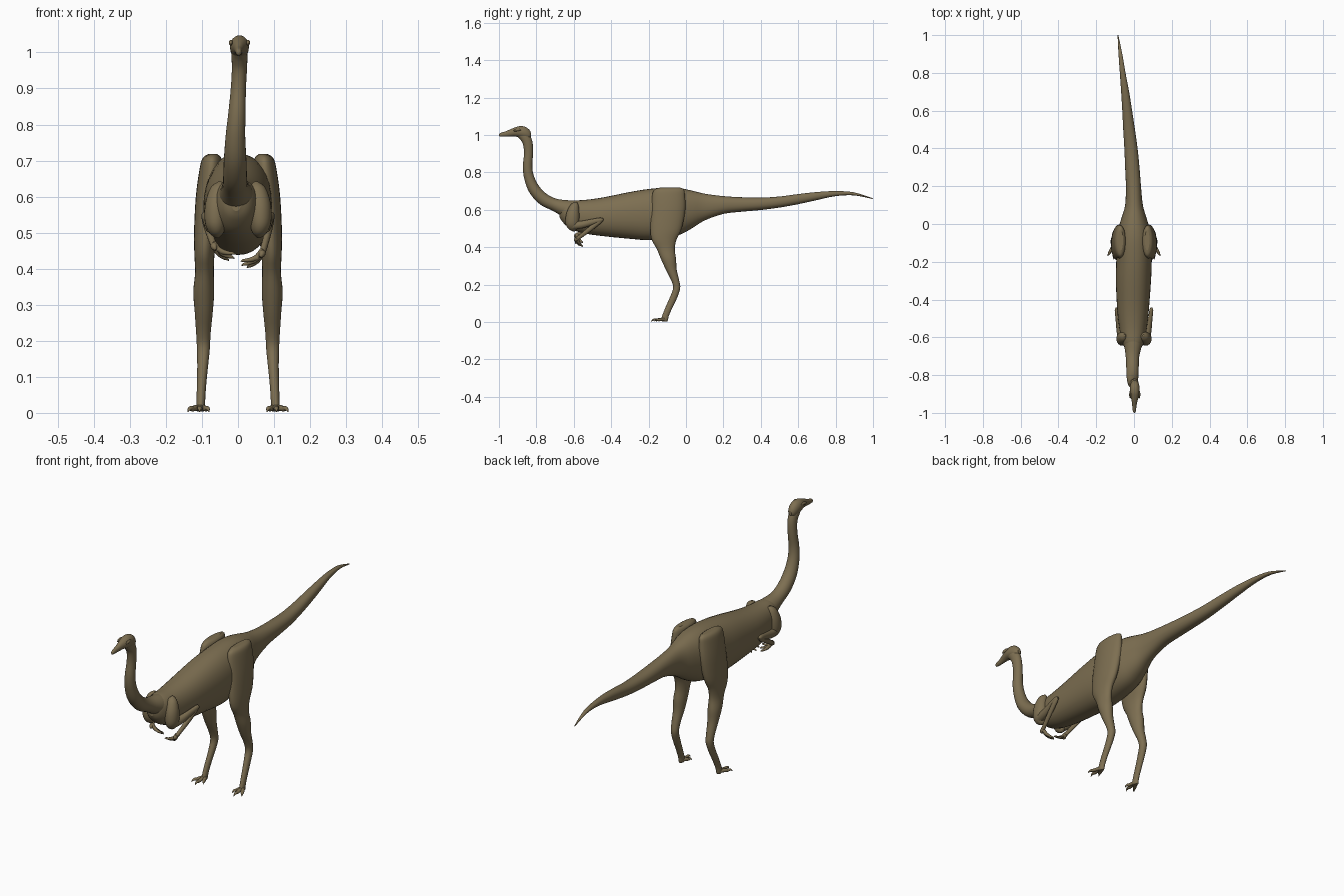
import bpy, math
from mathutils import Vector

skin = bpy.data.materials.new("olive brown skin")
skin.diffuse_color = (0.205, 0.158, 0.083, 1)


def spline(rows, steps):
    """Catmull-Rom through rows of equal length."""
    out = []
    n = len(rows)
    for i in range(n - 1):
        p0, p1, p2, p3 = (rows[max(0, min(n - 1, j))] for j in (i - 1, i, i + 1, i + 2))
        for k in range(steps):
            t = k / steps
            out.append([0.5 * (2 * b + (c - a) * t + (2 * a - 5 * b + 4 * c - d) * t * t
                               + (3 * b - a - 3 * c + d) * t ** 3)
                        for a, b, c, d in zip(p0, p1, p2, p3)])
    return out + [list(rows[-1])]


def loft(name, rows, axis=None, sides=24, steps=4, power=2.0, mirror=False):
    """Skin of elliptical rings; row = x, y, z, half width, half height."""
    pts = spline(rows, steps)
    verts, faces = [], []
    for i, p in enumerate(pts):
        c = Vector(p[:3])
        t = Vector(axis) if axis else (Vector(pts[min(i + 1, len(pts) - 1)][:3])
                                       - Vector(pts[max(i - 1, 0)][:3])).normalized()
        ref = Vector((1, 0, 0)) if abs(t.x) < 0.8 else Vector((0, 1, 0))
        s = (ref - t * ref.dot(t)).normalized()
        u = s.cross(t)
        for k in range(sides):
            a = 2 * math.pi * k / sides
            ca, sa = math.cos(a), math.sin(a)
            ca = math.copysign(abs(ca) ** (2 / power), ca)
            sa = math.copysign(abs(sa) ** (2 / power), sa)
            verts.append(c + s * ca * max(p[3], 0.001) + u * sa * max(p[4], 0.001))
    for i in range(len(pts) - 1):
        for k in range(sides):
            a, b = i * sides + k, i * sides + (k + 1) % sides
            faces.append((a, b, b + sides, a + sides))
    faces.append(tuple(range(sides))[::-1])
    faces.append(tuple(range(len(verts) - sides, len(verts))))
    me = bpy.data.meshes.new(name)
    me.from_pydata(verts, [], faces)
    me.materials.append(skin)
    ob = bpy.data.objects.new(name, me)
    bpy.context.collection.objects.link(ob)
    # consistent outward normals
    import bmesh
    bm = bmesh.new()
    bm.from_mesh(me)
    bmesh.ops.recalc_face_normals(bm, faces=bm.faces)
    bm.to_mesh(me)
    bm.free()
    for f in me.polygons:
        f.use_smooth = len(f.vertices) == 4
    if mirror:
        ob.modifiers.new("mirror", 'MIRROR')
    return ob


# torso and tail: y, centre x, top z, bottom z, half width
body = [(-0.675, -.005, .625, .56, .015), (-0.66, -.005, .642, .535, .04),
        (-0.62, -.005, .65, .50, .06), (-0.55, -.005, .652, .475, .073),
        (-0.45, -.005, .665, .46, .084), (-0.3, -.003, .695, .445, .093),
        (-0.2, 0, .711, .438, .094), (-0.1, 0, .719, .45, .092),
        (-0.03, 0, .715, .468, .084), (0.03, 0, .703, .50, .067),
        (0.1, 0, .686, .543, .047), (0.2, -.003, .673, .578, .04),
        (0.3, -.009, .667, .59, .038), (0.4, -.016, .665, .599, .035),
        (0.5, -.026, .671, .612, .031), (0.6, -.036, .684, .63, .026),
        (0.7, -.047, .695, .652, .021), (0.8, -.06, .70, .673, .015),
        (0.9, -.072, .693, .677, .01), (1.0, -.085, .661, .657, .002)]
loft("torso_and_tail", [(x, y, (a + b) / 2, w, (a - b) / 2) for y, x, a, b, w in body],
     axis=(0, 1, 0), sides=32, power=2.2)

# neck, then head
loft("neck", [(-.005, -.55, .572, .07, .07), (-.005, -.63, .602, .05, .05),
              (-.008, -.70, .626, .036, .034), (-.008, -.76, .655, .033, .033),
              (-.008, -.81, .707, .031, .031), (-.007, -.838, .77, .027, .027),
              (-.003, -.847, .83, .024, .025), (.001, -.842, .9, .021, .024),
              (.004, -.846, .955, .021, .026), (.004, -.862, .99, .022, .028),
              (.004, -.885, 1.01, .02, .025)])
loft("head", [(.004, -.828, 1.0, .008, .01), (.004, -.838, 1.003, .018, .025),
              (.004, -.86, 1.011, .025, .033), (.004, -.89, 1.017, .026, .03),
              (.004, -.915, 1.016, .021, .024), (.003, -.94, 1.011, .015, .019),
              (.002, -.965, 1.005, .011, .014), (.002, -.985, 1.002, .009, .011),
              (.002, -.996, 1.0, .006, .008), (.002, -1.0, .999, .001, .002)],
     axis=(0, 1, 0))
for side, x in (("left", -.020), ("right", .028)):
    loft(side + "_brow", [(x, -.925, 1.022, .001, .001), (x, -.912, 1.026, .005, .007),
                          (x, -.895, 1.028, .005, .007), (x, -.88, 1.027, .001, .001)],
         axis=(0, 1, 0), sides=10)

# legs: thigh, shin and upright foot in one skin
loft("leg", [(.07, -.085, .718, .012, .055), (.072, -.09, .708, .025, .078),
             (.074, -.093, .68, .032, .087), (.08, -.095, .6, .037, .091),
             (.089, -.107, .5, .033, .084), (.093, -.117, .44, .028, .066),
             (.093, -.108, .39, .026, .048), (.095, -.093, .335, .029, .04),
             (.095, -.079, .28, .025, .029), (.096, -.057, .22, .02, .021),
             (.096, -.05, .18, .018, .019), (.098, -.067, .13, .015, .02),
             (.101, -.09, .08, .013, .019), (.103, -.109, .035, .012, .018),
             (.104, -.114, .012, .012, .018), (.104, -.114, .004, .009, .014)],
     axis=(0, 0, 1), mirror=True)
for name, x, y in (("inner", .08, -.16), ("middle", .107, -.186), ("outer", .139, -.168)):
    def at(t, z, r, x=x, y=y):
        return (.104 + (x - .104) * t, -.108 + (y + .108) * t, z, r, r * .9)
    loft(name + "_toe", [at(0, .014, .010), at(.35, .014, .009), at(.65, .011, .008),
                         at(.75, .013, .007), at(.9, .010, .0045), at(1, .003, .001)],
         sides=12, mirror=True)

# arms: shoulder muscle, folded arm, three fingers; the left hand sits higher
for side, s, lift in (("left", -1, .02), ("right", 1, 0)):
    loft(side + "_shoulder", [(s * .05, -.59, .642, .004, .006), (s * .054, -.597, .625, .022, .022),
                              (s * .06, -.605, .58, .031, .035), (s * .062, -.608, .53, .03, .036),
                              (s * .06, -.605, .50, .02, .026), (s * .058, -.6, .485, .004, .006)],
         axis=(0, 0, 1))
    loft(side + "_upper_arm", [(s * .065, -.61, .515, .02, .022), (s * .075, -.56, .52, .018, .02),
                               (s * .086, -.50, .535, .012, .016), (s * .092, -.455, .546, .01, .012),
                               (s * .092, -.442, .546, .003, .005)], sides=16)
    wrist = Vector((s * .07, -.572, .452 + lift))
    loft(side + "_forearm", [(s * .092, -.445, .549, .006, .007), (s * .09, -.465, .535, .01, .012),
                             (s * .083, -.51, .50 + lift / 2, .01, .013),
                             (*wrist, .009, .01), (s * .066, -.59, .44 + lift, .009, .01),
                             (s * .062, -.595, .432 + lift, .003, .004)], sides=16)
    for f, (dx, dy, dz) in enumerate(((-.062, -.008, -.028), (-.06, .012, -.04), (-.045, .03, -.046))):
        def joint(t, sag, r):
            return (wrist.x + s * dx * t, wrist.y - .01 + dy * t, wrist.z + dz * t - sag, r, r)
        loft(f"{side}_finger_{f + 1}", [joint(0, 0, .009), joint(.3, .012, .008), joint(.65, .01, .006),
                                        joint(.9, .004, .004), joint(1, .004, .001)], sides=10)
